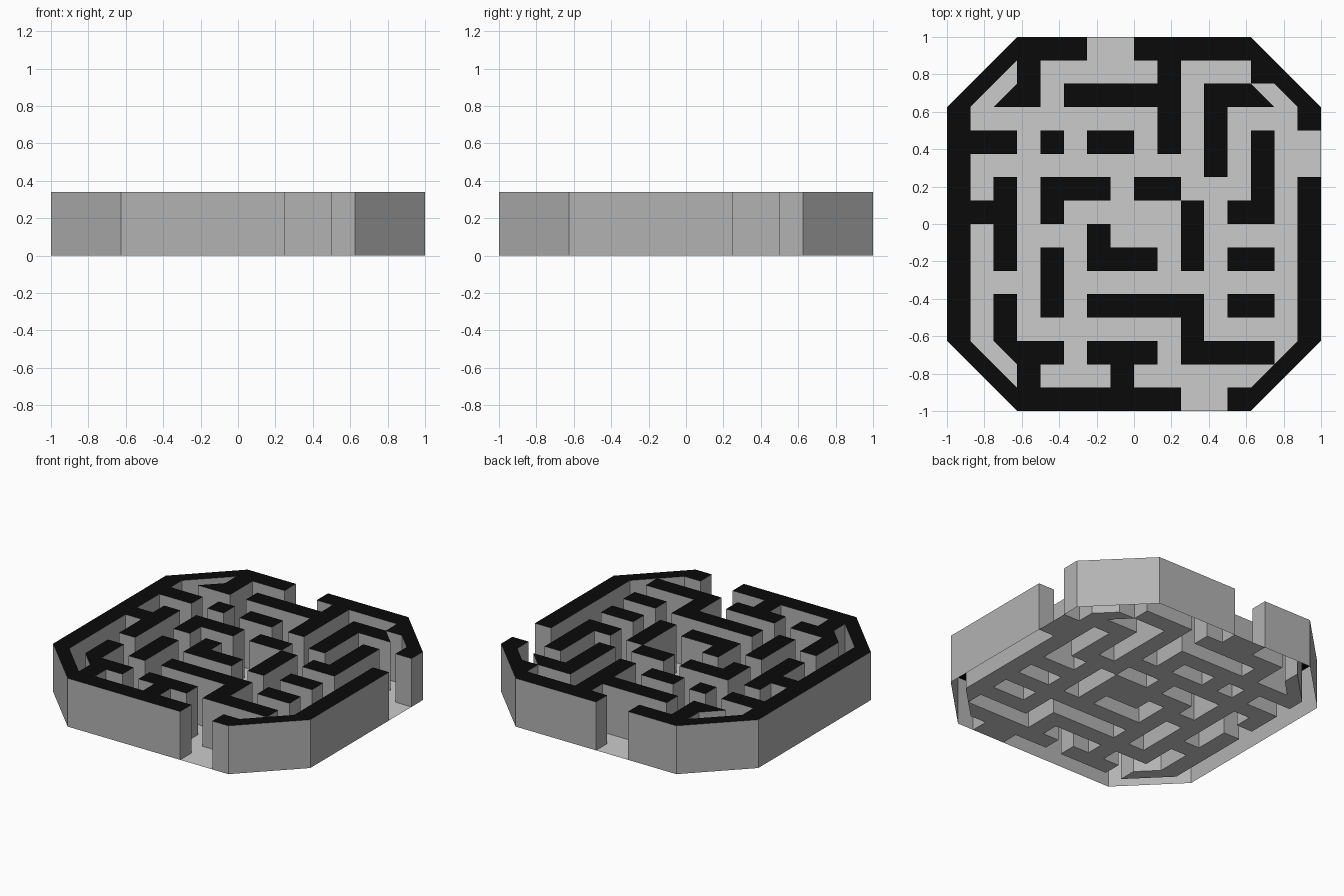
import bpy, bmesh

if "Cube" in bpy.data.objects:
    bpy.data.objects.remove(bpy.data.objects["Cube"])

S, H = 0.125, 0.34          # grid cell size, wall height

# Maze plan seen from above: '#' wall, '.' path, ' ' outside, letters = cells cut by a diagonal
PLAN = [
    "  a###..#####e  ",
    " ab#.....#...#e ",
    "abc#.#####.##fge",
    "#........#.#...#",
    "###.#.##.#.#.#..",
    "#..........#.#..",
    "#.#.###.##...#.#",
    "###.#.....#.##.#",
    "#.#...#...#....#",
    "#.#.#.###.#.##.#",
    "#...#..........#",
    "#.#.#.#####.##.#",
    "#.#.......#....#",
    "hfg##.###.####cd",
    " hf#...#.....cd ",
    "  h#######..#d  ",
]
# letter: (diagonal, kind on its left, kind on its right)
CUTS = {'a': '/ #', 'b': '/#.', 'c': '/.#', 'd': '/# ',
        'e': '\\# ', 'f': '\\#.', 'g': '\\.#', 'h': '\\ #'}


def cell_faces(kind):
    """Corner lists of every full or half cell of one kind."""
    for r, row in enumerate(PLAN):
        for c, ch in enumerate(row):
            x0, y1 = c * S - 1, 1 - r * S
            bl, br, tr, tl = (x0, y1 - S), (x0 + S, y1 - S), (x0 + S, y1), (x0, y1)
            if ch == kind:
                yield [bl, br, tr, tl]
            elif ch in CUTS:
                diag, left, right = CUTS[ch]
                if diag == '/':
                    halves = [bl, tr, tl], [bl, br, tr]
                else:
                    halves = [bl, br, tl], [br, tr, tl]
                if left == kind:
                    yield halves[0]
                if right == kind:
                    yield halves[1]


def sheet(kind, z):
    """Flat sheet made of all cells of one kind."""
    bm = bmesh.new()
    for pts in cell_faces(kind):
        bm.faces.new([bm.verts.new((x, y, z)) for x, y in pts])
    bmesh.ops.remove_doubles(bm, verts=bm.verts, dist=1e-4)
    return bm


def finish(bm, name, mats=()):
    bmesh.ops.remove_doubles(bm, verts=bm.verts, dist=1e-4)
    bmesh.ops.dissolve_limit(bm, angle_limit=0.01, verts=bm.verts, edges=bm.edges)
    me = bpy.data.meshes.new(name)
    bm.to_mesh(me)
    bm.free()
    for m in mats:
        me.materials.append(m)
    bpy.context.collection.objects.link(bpy.data.objects.new(name, me))


def material(name, v):
    m = bpy.data.materials.new(name)
    m.diffuse_color = (v, v, v, 1)
    m.use_nodes = True
    m.node_tree.nodes["Principled BSDF"].inputs["Base Color"].default_value = m.diffuse_color
    return m


# Path floor, a thin sheet on the ground
finish(sheet('.', 0), "path_floor")

# Walls: black tops with grey sides dropped from every outline edge, open underneath
bm = sheet('#', H)
for e in [e for e in bm.edges if e.is_boundary]:
    loop = e.link_loops[0]
    a, b = loop.vert, loop.link_loop_next.vert
    low = [bm.verts.new((v.co.x, v.co.y, 0)) for v in (a, b)]
    bm.faces.new((b, a, low[0], low[1])).material_index = 1
finish(bm, "maze_walls", [material("black_top", 0.003), material("grey_side", 0.45)])
